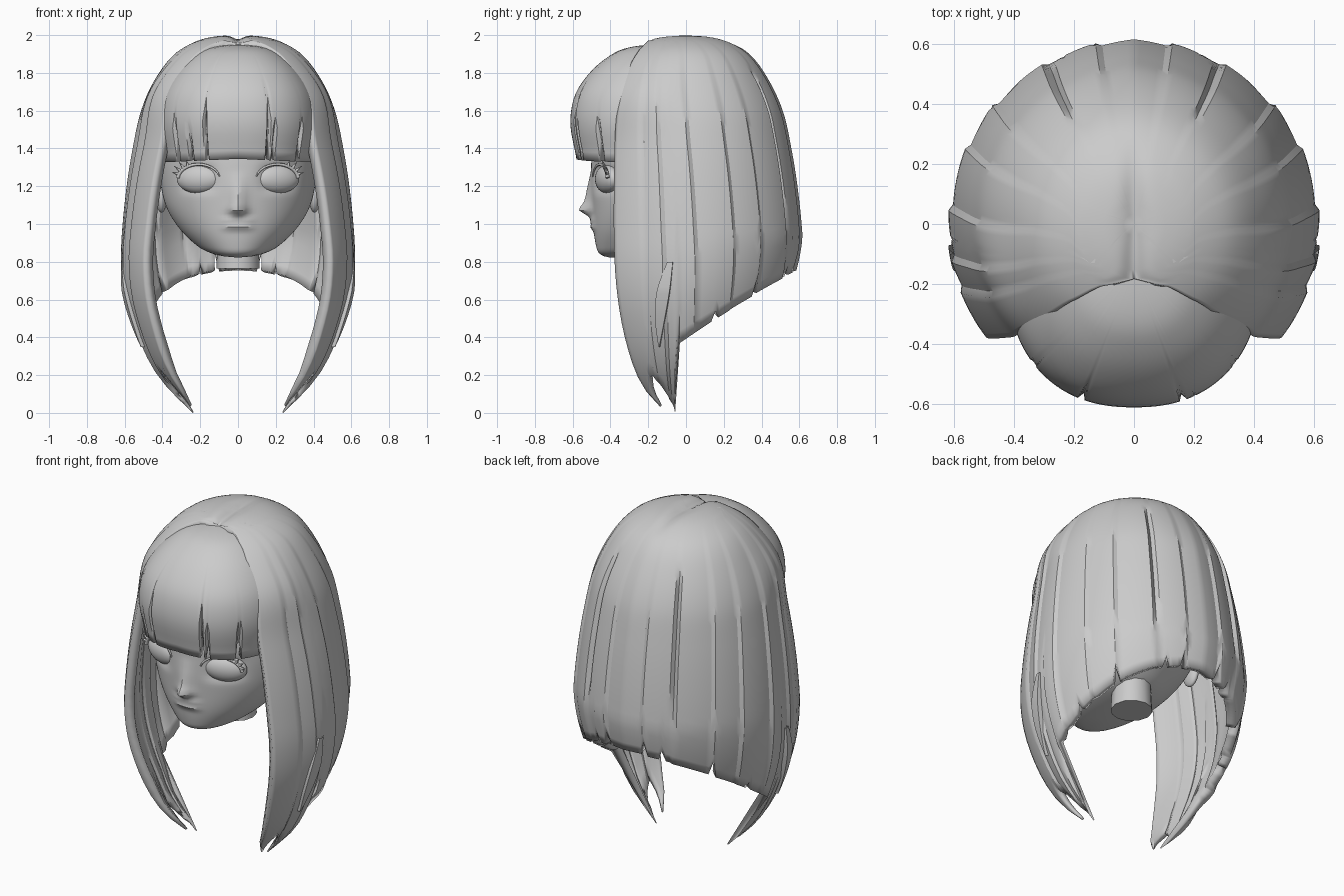
import bpy, bmesh
from math import sin, cos, asin, pi, sqrt, exp, radians, degrees
from mathutils import Vector

if "Cube" in bpy.data.objects:
    bpy.data.objects.remove(bpy.data.objects["Cube"])

def lut(pts, t):
    """Smooth interpolation through (t, value) points."""
    t = min(max(t, pts[0][0]), pts[-1][0])
    i = next(k for k in range(len(pts) - 1) if pts[k + 1][0] >= t)
    def slope(k):
        a, b = pts[max(k - 1, 0)], pts[min(k + 1, len(pts) - 1)]
        return (b[1] - a[1]) / (b[0] - a[0])
    (t0, v0), (t1, v1) = pts[i], pts[i + 1]
    h = t1 - t0
    u = (t - t0) / h
    return ((2*u**3 - 3*u*u + 1) * v0 + (u**3 - 2*u*u + u) * h * slope(i)
            + (3*u*u - 2*u**3) * v1 + (u**3 - u*u) * h * slope(i + 1))

def smooth(ob, angle=32):
    bpy.ops.object.select_all(action='DESELECT')
    ob.select_set(True)
    bpy.context.view_layer.objects.active = ob
    bpy.ops.object.shade_smooth_by_angle(angle=radians(angle))

def link(name, data):
    ob = bpy.data.objects.new(name, data)
    bpy.context.collection.objects.link(ob)
    return ob

def grid(name, fn, nu, nv, thick=0, wrap=False):
    """Mesh from fn(u index, v index); optional inward thickness, thinning near the ground."""
    bm = bmesh.new()
    cols = nu if wrap else nu + 1
    vs = [[bm.verts.new(fn(i, j)) for i in range(cols)] for j in range(nv + 1)]
    for j in range(nv):
        for i in range(nu):
            k = (i + 1) % cols
            bm.faces.new((vs[j][i], vs[j][k], vs[j + 1][k], vs[j + 1][i]))
    bmesh.ops.remove_doubles(bm, verts=bm.verts, dist=0.0005)
    bm.normal_update()
    c = Vector((0, 0, 1))
    if sum(f.normal.dot(f.calc_center_median() - c) * f.calc_area() for f in bm.faces) < 0:
        bmesh.ops.reverse_faces(bm, faces=bm.faces)
    me = bpy.data.meshes.new(name)
    bm.to_mesh(me)
    ob = link(name, me)
    if thick:
        g = ob.vertex_groups.new(name="thickness")
        for v in me.vertices:
            g.add([v.index], min(1, .12 + v.co.z / .35), 'REPLACE')
        m = ob.modifiers.new("thickness", 'SOLIDIFY')
        m.thickness, m.offset, m.vertex_group = thick, -1, g.name
    smooth(ob)

# Hair surface: radius against sqrt(2 - z), front edge y against z, strand steps in degrees
RAD = [(0, 0), (.1, .14), (.224, .26), (.316, .335), (.447, .415), (.632, .512), (.775, .558),
       (.894, .59), (1, .612), (1.095, .622), (1.183, .6), (1.265, .54), (1.323, .47),
       (1.36, .4), (1.414, .255)]
EDGE = [(.03, -.135), (.12, -.215), (.25, -.28), (.5, -.345), (.8, -.378), (1.3, -.38),
        (1.6, -.365), (1.8, -.315), (1.92, -.25), (1.97, -.2)]
STRANDS = [0, 12, 28, 50, 66, 86, 102, 112, 130]

def hair(az, z, d, inset=0.0):
    """Point on the hair; d = strand angle measured from the back."""
    s = sqrt(max(0, 2 - z))
    k = max(i for i in range(8) if STRANDS[i] <= d + .01)
    frac = (d - STRANDS[k]) / (STRANDS[k + 1] - STRANDS[k])
    r = lut(RAD, s) - inset - .014 * frac * min(1, (s / .7) ** 2) * (k < 7)
    if abs(d - 28) < .5:
        r -= .03 * max(0, min(1, (s - .4) / .15, (1.12 - s) / .2))
    r -= .2 * max(0, .93 - z) * max(0, sin(az))
    x, y = r * cos(az), r * sin(az)
    x *= 1 + .17 * max(0, -sin(az)) * exp(-((z - 1.72) / .17) ** 2)
    seam = .025 * exp(-(x / .035) ** 2) * max(0, 1 - max(0, y) / .3) if z > 1.85 else 0
    return Vector((x, y, z - seam))

# Hair shell: notched slanted hem at the back, front columns run down into pointed locks
NC, NR, NL = 128, 50, 16
TIPS = [(0, .035), (.1, .04), (.4, .2), (.5, .17), (1, 0)]
LOW = asin(-.378 / lut(RAD, sqrt(1.2)))

def shell(i, j):
    m = min(i, NC - i)
    d = (NC / 2 - m) * 2
    if m <= NL:
        zb = lut(TIPS, m / NL)
    else:
        zb = .395 + .587 * max(-.07, .61 * cos(radians(d)))
        zb += sum(h for n, h in ((12, .1), (22, .06), (50, .1), (74, .05)) if n == d)
    s = sqrt(2 - max(0, zb)) * j / NR
    z = 2 - s * s
    r = max(lut(RAD, s), .01)
    a = asin(max(-1, lut(EDGE, z) / r))
    w = min(1, max(0, (.8 - z) / .2))
    if m > NL and w: a = LOW
    az = a + (pi - 2 * a) * m / NC
    if m <= NL and w:
        rear = asin(-.06 / r) * w + (LOW + (pi - 2 * LOW) * NL / NC) * (1 - w)
        az = a + (rear - a) * m / NL
    return hair(az if i == m else pi - az, z, d)

grid("hair_shell", shell, NC, NR, .055)

# Loose tapering strand lying on each side
FRONT = [(.35, -.143), (.5, -.16), (.65, -.15), (.8, -.1)]
REAR = [(.35, -.138), (.5, -.11), (.65, -.085), (.8, -.07)]
for side in (-1, 1):
    def strand(i, j):
        z = .8 - .45 * j / 24
        t = (i if i < 6 else 11 - i) / 5
        y = lut(FRONT, z) * (1 - t) + lut(REAR, z) * t
        lift = .014 * min(1, j / 8)
        p = hair(asin(y / lut(RAD, sqrt(2 - z))), z, 112, (0 if i < 6 else .04) - lift)
        return (p.x * side, p.y, p.z)
    grid("loose_strand", strand, 12, 24, wrap=True)

# Fringe: dome with narrow cuts (x, height) in its lower edge
FR = [(0, 0), (.141, .17), (.265, .27), (.387, .36), (.5, .43), (.59, .458), (.67, .46), (.775, .43)]
CUTS = [(-.32, .12), (-.25, .05), (-.165, .2), (.155, .2), (.19, .08), (.32, .1)]

def fringe(i, j):
    ph, ex = pi + pi * i / 110, 2 / 2.3
    c, sn = cos(ph), sin(ph)
    cx = (1 if c > 0 else -1) * abs(c) ** ex * .92
    cut = sum(h for x, h in CUTS if abs(cx * .44 - x) < .0062)
    zb = 1.345 - .02 * abs(cx) + cut
    s = sqrt(1.95 - zb) * j / 26
    z = 1.95 - s * s
    r = lut(FR, s) - .02 * (cut > 0) * max(0, min(1, 1.5 - (z - zb) / .1))
    return (cx * r, -.15 - abs(sn) ** ex * r, z)

grid("fringe", fringe, 110, 26, .05)

# Head with nose and lips: height, half width, front y, back y
LEVELS = [(.822, 0, -.4, -.4), (.828, .07, -.43, -.3), (.845, .14, -.46, -.15), (.88, .21, -.475, .02),
          (.97, .305, -.49, .15), (1.08, .375, -.497, .25), (1.2, .408, -.503, .32), (1.35, .422, -.5, .37),
          (1.5, .41, -.48, .38), (1.65, .34, -.4, .34), (1.78, .2, -.27, .22), (1.83, 0, -.05, -.05)]
W, F, B = ([(l[0], l[k]) for l in LEVELS] for k in (1, 2, 3))
NOSE = [(1.03, 0), (1.055, .045), (1.075, .07), (1.12, .04), (1.2, .018), (1.28, 0)]

def head(i, j):
    t = j / 72
    z = .822 + 1.008 * (t * t * (3 - 2 * t) * .5 + t * .5)
    a = 2 * pi * i / 112
    f, b = lut(F, z), lut(B, z)
    mid = f + (b - f) * .52
    x, sn = lut(W, z) * cos(a), sin(a)
    y = mid + sn * ((b - mid) if sn > 0 else (mid - f))
    if sn < 0:
        y -= lut(NOSE, z) * exp(-(x / .042) ** 2)
        lips = exp(-((z - .985) / .018) ** 2) + exp(-((z - 1.02) / .014) ** 2)
        y -= .016 * lips * exp(-(x / .08) ** 4)
        y += .02 * exp(-((abs(x) - .21) / .09) ** 4 - ((z - 1.24) / .07) ** 4)
    return (x, y, z)

grid("head", head, 112, 72, wrap=True)

# Neck
bpy.ops.mesh.primitive_cone_add(vertices=12, radius1=.115, radius2=.1, depth=.3, location=(0, -.02, .915))
bpy.context.object.name = "neck"
smooth(bpy.context.object)

def ball(name, loc, scale, rot=0):
    bpy.ops.mesh.primitive_uv_sphere_add(segments=28, ring_count=16, location=loc, rotation=(0, 0, rot))
    ob = bpy.context.object
    ob.name, ob.scale = name, scale
    smooth(ob, 60)

def tube(name, pts, radius, taper):
    cu = bpy.data.curves.new(name, 'CURVE')
    cu.dimensions, cu.bevel_depth, cu.bevel_resolution, cu.use_fill_caps = '3D', radius, 2, True
    sp = cu.splines.new('POLY')
    sp.points.add(len(pts) - 1)
    for q, p, t in zip(sp.points, pts, taper):
        q.co, q.radius = (*p, 1), t
    link(name, cu)

# Eyes, lashes and ears
for s in (-1, 1):
    ball("eye", (s * .208, -.415, 1.238), (.122, .056, .076), s * .35)
    ball("ear", (s * .405, 0, 1.15), (.03, .06, .09))
    arc = []
    for k in range(13):
        a = radians(5 + 165 * k / 12)
        arc.append((s * (.208 + .112 * cos(a)), -.455 + .04 * cos(a), 1.238 + .078 * sin(a)))
    tube("lash_line", arc, .014, [.8 - .5 * k / 12 for k in range(13)])
    for p, dx, dz in zip(arc[1:], (.035, .035, .028, .012), (.012, .026, .035, .036)):
        tube("lash", [p, (p[0] + s * dx, p[1] - .01, p[2] + dz)], .01, [1, .1])
